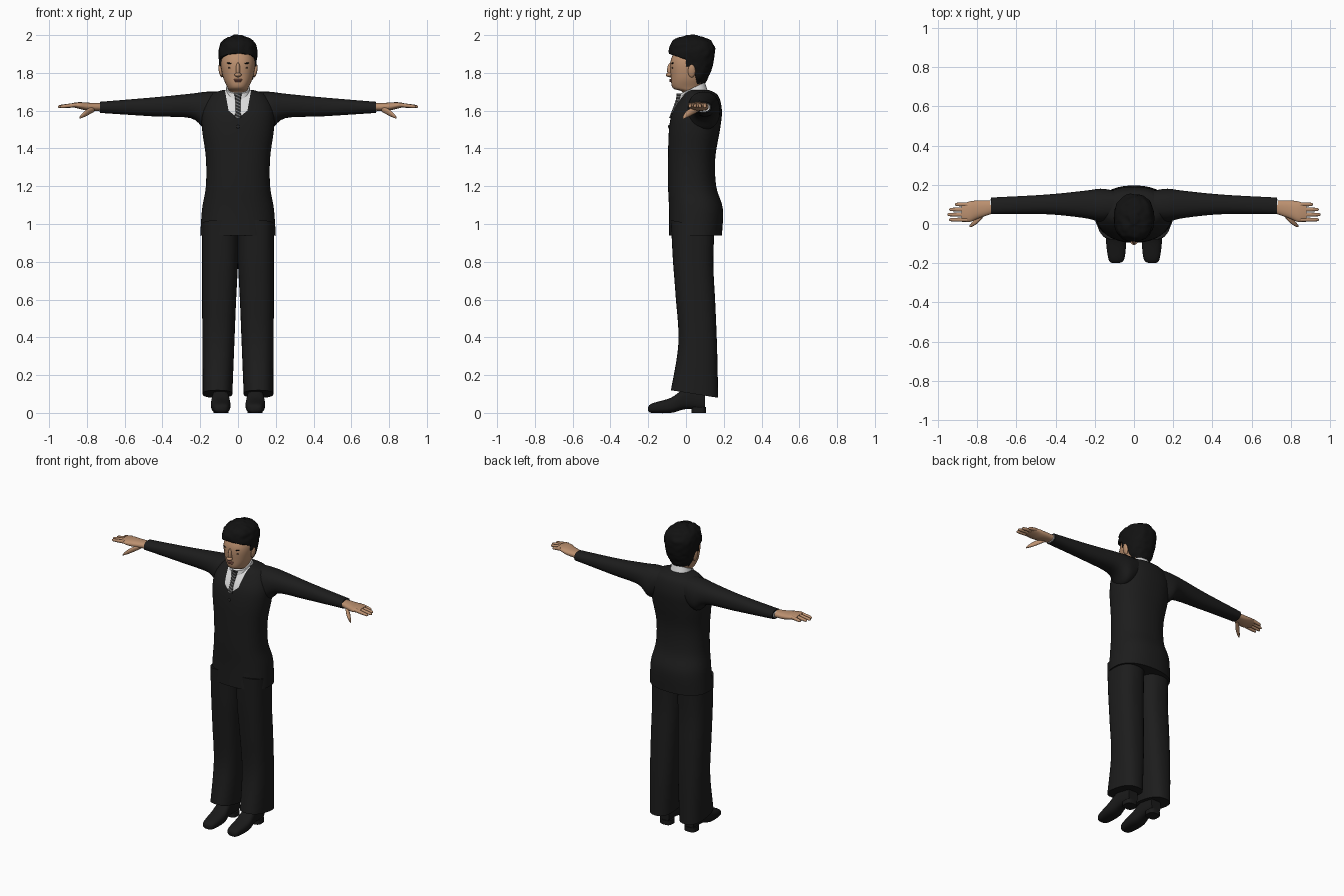
import bpy, bmesh, math
from mathutils import noise

default_cube = bpy.data.objects.get("Cube")
if default_cube:
    bpy.data.objects.remove(default_cube)


def material(name, red, green=None, blue=None):
    """A flat colour; a single value gives a neutral grey."""
    colour = (red, green or red, blue or red, 1)
    mat = bpy.data.materials.new(name)
    mat.use_nodes = True
    mat.diffuse_color = colour
    shader = mat.node_tree.nodes["Principled BSDF"]
    shader.inputs["Base Color"].default_value = colour
    shader.inputs["Roughness"].default_value = .8
    return mat


SUIT = material("suit black", .012)
HAIR = material("hair black", .006)
SHOE = material("shoe black", .01)
SKIN = material("skin tan", .5, .28, .16)
SHIRT = material("shirt white", .72)
TIE = material("tie charcoal", .02)
STRIPE = material("tie stripe grey", .16)
LIP = material("lip brown", .32, .13, .09)
EYE = material("eye dark brown", .05, .03, .02)


def finish(name, bm, *materials, angle=50):
    """Turn a bmesh into a smooth object that keeps its sharp edges."""
    bmesh.ops.recalc_face_normals(bm, faces=bm.faces)
    mesh = bpy.data.meshes.new(name)
    bm.to_mesh(mesh)
    bm.free()
    for mat in materials:
        mesh.materials.append(mat)
    for polygon in mesh.polygons:
        polygon.use_smooth = True
    mesh.set_sharp_from_angle(angle=math.radians(angle))
    obj = bpy.data.objects.new(name, mesh)
    bpy.context.collection.objects.link(obj)
    return obj


def spline(rows, steps):
    """Catmull-Rom interpolation through the rows of ring values."""
    result = []
    last = len(rows) - 1
    for i in range(last):
        neighbours = (rows[max(i - 1, 0)], rows[i], rows[i + 1], rows[min(i + 2, last)])
        for k in range(steps):
            t = k / steps
            result.append([
                q + t / 2 * (r - p + t * (2 * p - 5 * q + 4 * r - s + t * (3 * (q - r) + s - p)))
                for p, q, r, s in zip(*neighbours)])
    return result + [rows[-1]]


def loft(rows, axis="z", segments=32, power=2.3, steps=5, side=1, tilt=0):
    """Closed skin over rings given as position, low, high, low, high."""
    bm = bmesh.new()
    rings = []
    for position, low_a, high_a, low_b, high_b in spline(rows, steps):
        ring = []
        for k in range(segments):
            turn = math.tau * k / segments
            cosine, sine = math.cos(turn), math.sin(turn)
            u = math.copysign(abs(cosine) ** (2 / power), cosine)
            v = math.copysign(abs(sine) ** (2 / power), sine)
            a = (low_a + high_a + (high_a - low_a) * u) / 2
            b = (low_b + high_b + (high_b - low_b) * v) / 2
            along = position - tilt * v
            x, y, z = {"x": (along, a, b), "y": (a, along, b), "z": (a, b, along)}[axis]
            ring.append(bm.verts.new((x * side, y, z)))
        rings.append(ring)
    for lower, upper in zip(rings, rings[1:]):
        for k in range(segments):
            bm.faces.new((lower[k - 1], lower[k], upper[k], upper[k - 1]))
    bm.faces.new(rings[0])
    bm.faces.new(rings[-1])
    return bm


def centred(*rows):
    """Rings symmetric about x, given as height, half width, front, back."""
    return [(height, -half, half, front, back) for height, half, front, back in rows]


def tube(*points):
    """Round rings along x, given as centre and radius."""
    return [(x, y - r, y + r, z - r, z + r) for x, y, z, r in points]


def cut(bm, point, normal, test=lambda centre: True):
    """Split the faces that pass the test along a plane."""
    faces = [face for face in bm.faces if test(face.calc_center_median())]
    edges = {edge for face in faces for edge in face.edges}
    verts = {vert for face in faces for vert in face.verts}
    bmesh.ops.bisect_plane(bm, geom=faces + list(edges) + list(verts), plane_co=point, plane_no=normal)


def blob(name, location, size, mat, roll=0):
    bm = bmesh.new()
    bmesh.ops.create_uvsphere(bm, u_segments=16, v_segments=10, radius=1)
    obj = finish(name, bm, mat, angle=80)
    obj.location, obj.scale, obj.rotation_euler = location, size, (0, roll, 0)


# Jacket body, with the shirt opening cut into its front
jacket = loft(centred(
    (.94, .2, -.09, .19), (1.08, .19, -.09, .195), (1.2, .17, -.095, .16), (1.35, .17, -.095, .155),
    (1.5, .19, -.09, .18), (1.6, .19, -.07, .19), (1.68, .15, -.02, .17), (1.71, .08, .01, .12)), segments=56)
OPENING, CORNER, FLARE = 1.56, 1.6, .18


def chest(centre):
    return centre.y < .03 and centre.z > 1.5


for side in (-1, 1):
    cut(jacket, (0, 0, OPENING), (side * (CORNER - OPENING), 0, -.05), chest)
    cut(jacket, (side * .05, 0, CORNER), (side, 0, -FLARE), chest)
for face in jacket.faces:
    centre = face.calc_center_median()
    width = min((centre.z - OPENING) * 1.25, .05 + (centre.z - CORNER) * FLARE)
    if chest(centre) and abs(centre.x) < width:
        face.material_index = 1
finish("jacket_body", jacket, SUIT, SHIRT)
blob("jacket_button", (0, -.09, 1.515), (.009, .005, .009), TIE)

# Shirt collar, higher at the back, and striped tie
collar = loft(centred((1.66, .076, -.04, .12), (1.72, .062, -.03, .1)), tilt=-.03)
finish("shirt_collar", collar, SHIRT)
tie = loft(centred((1.56, .016, -.09, -.07), (1.65, .014, -.056, -.03), (1.69, .02, -.05, -.02)), power=3)
PITCH, BAND = .017, .006
for i in range(8):
    for edge in (0, BAND):
        cut(tie, (0, 0, OPENING + i * PITCH + edge), (.5, 0, 1))
for face in tie.faces:
    centre = face.calc_center_median()
    face.material_index = int((centre.z + centre.x / 2 - OPENING) % PITCH < BAND)
finish("tie", tie, TIE, STRIPE)

# Head, neck and face
head = loft(centred(
    (1.65, .05, -.01, .1), (1.7, .05, -.02, .09), (1.72, .055, -.07, .09),
    (1.78, .08, -.08, .11), (1.87, .09, -.08, .14), (1.96, .05, -.03, .1)), segments=40)
finish("head", head, SKIN, angle=80)
blob("nose_bridge", (0, -.08, 1.815), (.012, .02, .04), SKIN)
blob("nose_tip", (0, -.088, 1.79), (.019, .019, .012), SKIN)
blob("upper_lip", (0, -.08, 1.764), (.024, .008, .005), LIP)
blob("lower_lip", (0, -.08, 1.756), (.02, .008, .005), LIP)
for side, label in ((1, "left"), (-1, "right")):
    blob(label + "_eye", (side * .037, -.07, 1.826), (.016, .006, .005), EYE, side * -.1)
    blob(label + "_eyebrow", (side * .038, -.07, 1.85), (.022, .008, .004), HAIR, side * -.1)
    blob(label + "_ear", (side * .092, .03, 1.81), (.01, .02, .035), SKIN, side * .2)

# Hair cap, trimmed around the face and ears and made slightly wavy
hair = loft(centred(
    (1.74, .065, -.07, .095), (1.8, .09, -.09, .13), (1.91, .102, -.09, .153),
    (1.97, .08, -.07, .13), (2, .02, 0, .06)), segments=56, steps=8)
HAIRLINE, SLOPE, SIDEBURN, EAR_BACK = 1.87, .35, 1.835, .04
cut(hair, (0, 0, HAIRLINE), (0, SLOPE, 1))
cut(hair, (0, 0, SIDEBURN), (0, 0, 1))
cut(hair, (0, 0, 0), (0, 1, 0))
cut(hair, (0, EAR_BACK, SIDEBURN), (0, 1, .2))
trimmed = []
for face in hair.faces:
    centre = face.calc_center_median()
    over_face = centre.y < 0 and centre.z < HAIRLINE - SLOPE * centre.y
    over_ear = centre.z < SIDEBURN and centre.y < EAR_BACK + (SIDEBURN - centre.z) * .2
    if over_face or over_ear:
        trimmed.append(face)
bmesh.ops.delete(hair, geom=trimmed, context="FACES")
hair.normal_update()
for vert in hair.verts:
    vert.co += vert.normal * noise.noise(vert.co * 35) * .006
shell = finish("hair", hair, HAIR, angle=80).modifiers.new("thickness", "SOLIDIFY")
shell.thickness = .012
shell.offset = -1

# Arms, hands, legs and shoes, built once for each side
for side, label in ((1, "left"), (-1, "right")):
    sleeve = loft([
        (.1, .02, .17, 1.54, 1.7), (.17, .01, .18, 1.5, 1.7), (.25, .03, .17, 1.56, 1.69),
        (.45, .05, .15, 1.57, 1.67), (.73, .05, .135, 1.588, 1.647)], "x", side=side)
    finish(label + "_sleeve", sleeve, SUIT)
    cuff = loft([(x, .055, .125, 1.595, 1.64) for x in (.7, .736)], "x", side=side)
    finish(label + "_shirt_cuff", cuff, SHIRT)

    palm = loft([
        (.7, .06, .12, 1.6, 1.64), (.79, .03, .12, 1.6, 1.642),
        (.84, .01, .115, 1.61, 1.645), (.88, .02, .1, 1.62, 1.64)], "x", side=side)
    finish(label + "_palm", palm, SKIN)
    for i, finger in enumerate(("index", "middle", "ring", "little")):
        y = .022 + i * .026
        reach = .1 - .01 * (i - 1) ** 2
        profile = ((0, .011), (.5, .01), (.9, .008), (1, .003))
        points = [(.853 + reach * t, y, 1.631 - .01 * t, radius) for t, radius in profile]
        finish(f"{label}_{finger}_finger", loft(tube(*points), "x", segments=12, side=side), SKIN)
    thumb = tube((.76, .06, 1.61, .015), (.8, .02, 1.59, .017), (.83, -.005, 1.57, .01), (.84, -.012, 1.56, .003))
    finish(label + "_thumb", loft(thumb, "x", segments=16, side=side), SKIN)

    trouser = loft([
        (.1, .03, .187, -.08, .17), (.35, .02, .188, -.04, .165), (.6, .01, .19, -.055, .155),
        (.8, 0, .19, -.07, .145), (1, 0, .19, -.08, .15)], power=2.5, side=side, tilt=.02)
    finish(label + "_trouser_leg", trouser, SUIT)
    shoe = loft([
        (-.2, .08, .11, .01, .03), (-.18, .05, .13, 0, .05), (-.08, .04, .143, 0, .08),
        (0, .05, .135, .02, .13), (.1, .055, .125, .015, .12)], "y", power=2.7, side=side)
    finish(label + "_shoe", shoe, SHOE)
    heel = loft([(z, .05, .13, .03, .105) for z in (0, .03)], power=3, side=side)
    finish(label + "_shoe_heel", heel, SHOE)
